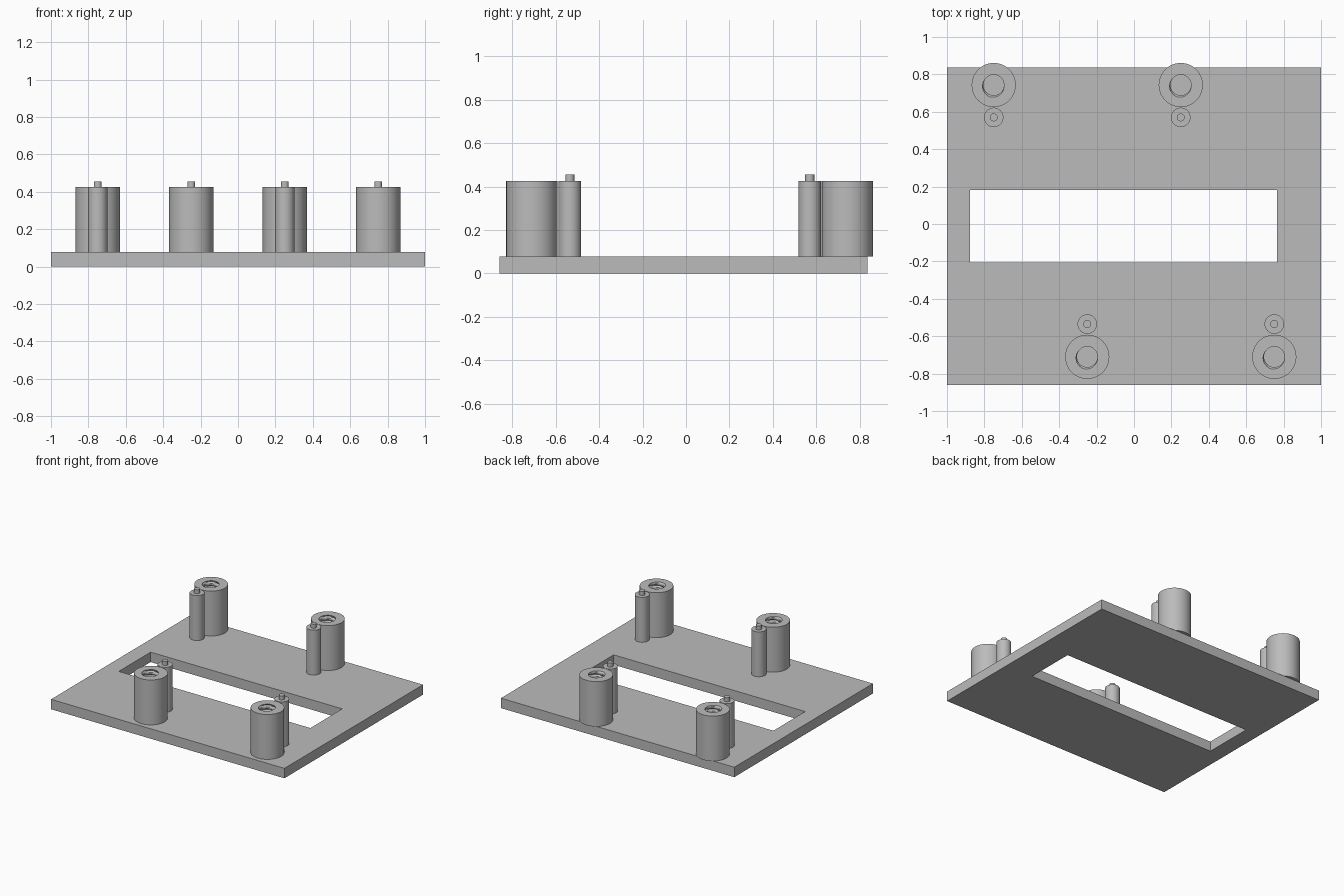
import bpy, bmesh, math

if "Cube" in bpy.data.objects:
    bpy.data.objects.remove(bpy.data.objects["Cube"], do_unlink=True)

grey = bpy.data.materials.new("plain_grey")
grey.use_nodes = True
grey.diffuse_color = (0.5, 0.5, 0.5, 1)
grey.node_tree.nodes["Principled BSDF"].inputs["Base Color"].default_value = (0.5, 0.5, 0.5, 1)

PLATE_TOP, POST_TOP, PIN_TOP = 0.077, 0.425, 0.456
SEGS = 48


def finish(name, bm, smooth=True):
    """Turn a bmesh into a shaded grey object."""
    bmesh.ops.recalc_face_normals(bm, faces=bm.faces)
    mesh = bpy.data.meshes.new(name)
    bm.to_mesh(mesh)
    bm.free()
    mesh.materials.append(grey)
    obj = bpy.data.objects.new(name, mesh)
    bpy.context.collection.objects.link(obj)
    if smooth:
        bpy.ops.object.select_all(action="DESELECT")
        obj.select_set(True)
        bpy.context.view_layer.objects.active = obj
        bpy.ops.object.shade_smooth_by_angle(angle=math.radians(35))
    return obj


def ring(bm, cx, cy, z, radius):
    """Ring of vertices; radius is a function of the angle."""
    angles = [2 * math.pi * i / SEGS for i in range(SEGS)]
    return [bm.verts.new((cx + radius(a) * math.cos(a), cy + radius(a) * math.sin(a), z))
            for a in angles]


def bridge(bm, a, b):
    """Quads between two rings of equal length."""
    n = len(a)
    for i in range(n):
        j = (i + 1) % n
        bm.faces.new((a[i], a[j], b[j], b[i]))


def base_plate():
    bm = bmesh.new()

    def rect(x0, x1, y0, y1, z):
        return [bm.verts.new((x, y, z)) for x, y in ((x0, y0), (x1, y0), (x1, y1), (x0, y1))]

    outer = [rect(-1, 1, -0.86, 0.837, z) for z in (0, PLATE_TOP)]
    window = [rect(-0.877, 0.765, -0.207, 0.183, z) for z in (0, PLATE_TOP)]
    bridge(bm, *outer)
    bridge(bm, *window)
    for o, w in zip(outer, window):
        bridge(bm, o, w)
    finish("base_plate", bm, smooth=False)


def threaded_post(name, cx, cy):
    """Cylinder with a helically threaded bore that ends on the plate."""
    bm = bmesh.new()
    pitch, steps = 0.034, 60

    def thread(z):
        def radius(a):
            phase = ((z - POST_TOP) / pitch - a / (2 * math.pi) + 0.2) % 1
            ridge = max(0, 1 - abs(phase - 0.5) / 0.3)
            return 0.055 + 0.012 * ridge
        return radius

    levels = [POST_TOP + (PLATE_TOP - POST_TOP) * k / steps for k in range(steps + 1)]
    bore = [ring(bm, cx, cy, z, thread(z)) for z in levels]
    wall = [ring(bm, cx, cy, z, lambda a: 0.118) for z in (POST_TOP, PLATE_TOP)]
    for upper, lower in zip(bore, bore[1:]):
        bridge(bm, upper, lower)
    bridge(bm, *wall)
    bridge(bm, wall[0], bore[0])
    bridge(bm, wall[1], bore[-1])
    finish(name, bm)


def locating_pin(name, cx, cy):
    """Slim column with a narrow tip."""
    bm = bmesh.new()
    profile = ((0.052, PLATE_TOP), (0.052, POST_TOP), (0.021, POST_TOP), (0.021, PIN_TOP))
    rings = [ring(bm, cx, cy, z, lambda a, r=r: r) for r, z in profile]
    for lower, upper in zip(rings, rings[1:]):
        bridge(bm, lower, upper)
    bm.faces.new(rings[0])
    bm.faces.new(rings[-1])
    finish(name, bm)


base_plate()

# Back and front pairs of posts, each with a pin on its inward side
for row, xs, post_y, pin_y in (("back", (-0.75, 0.25), 0.743, 0.57),
                               ("front", (-0.25, 0.75), -0.71, -0.535)):
    for side, x in zip(("right", "left"), xs):
        threaded_post(f"{row}_{side}_post", x, post_y)
        locating_pin(f"{row}_{side}_pin", x, pin_y)
